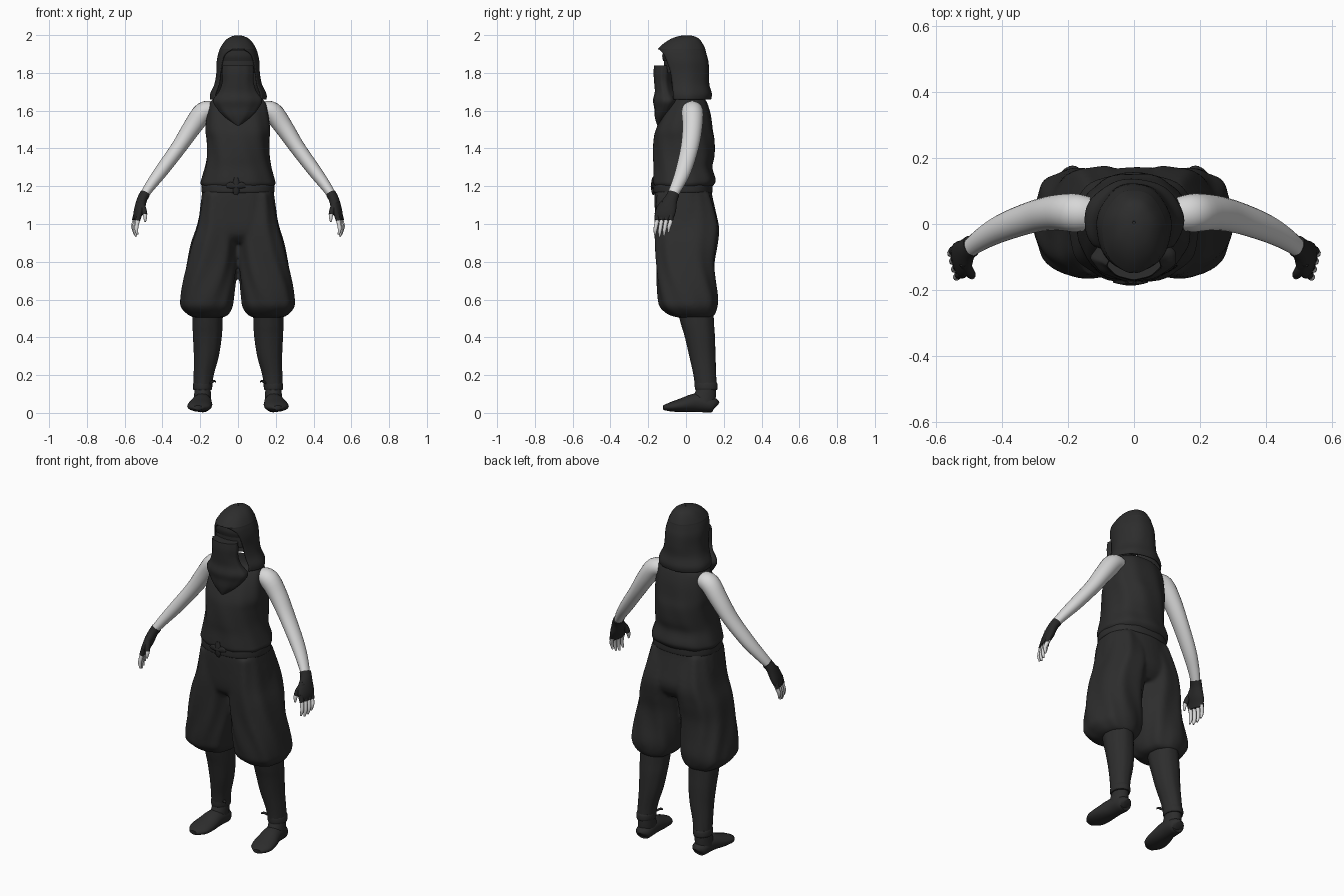
import bpy, bmesh, math
from mathutils import Vector


def material(name, v):
    m = bpy.data.materials.new(name)
    m.diffuse_color = (v, v, v, 1)
    return m


CLOTH = material("charcoal cloth", 0.026)
TRIM = material("black trim", 0.021)
SKIN = material("pale skin", 0.68)


def smooth_rows(rows, steps):
    """Catmull-Rom interpolation through rows of numbers."""
    out = []
    for i in range(len(rows) - 1):
        p = [rows[max(0, min(len(rows) - 1, i + k))] for k in (-1, 0, 1, 2)]
        for s in range(steps):
            t = s / steps
            out.append([0.5 * (2 * b + (c - a) * t + (2 * a - 5 * b + 4 * c - d) * t * t
                               + (3 * b - a - 3 * c + d) * t ** 3) for a, b, c, d in zip(*p)])
    out.append(list(rows[-1]))
    return out


def skin_rings(name, rings, mat, closed=True, angle=50):
    bm = bmesh.new()
    vs = [[bm.verts.new(p) for p in r] for r in rings]
    n = len(vs[0])
    for a, b in zip(vs, vs[1:]):
        for i in range(n if closed else n - 1):
            j = (i + 1) % n
            bm.faces.new((a[i], a[j], b[j], b[i]))
    if closed:
        bm.faces.new(vs[0])
        bm.faces.new(vs[-1])
    else:
        bmesh.ops.remove_doubles(bm, verts=bm.verts, dist=.0004)
    bmesh.ops.recalc_face_normals(bm, faces=bm.faces)
    me = bpy.data.meshes.new(name)
    bm.to_mesh(me)
    bm.free()
    me.materials.append(mat)
    ob = bpy.data.objects.new(name, me)
    bpy.context.collection.objects.link(ob)
    bpy.ops.object.select_all(action='DESELECT')
    bpy.context.view_layer.objects.active = ob
    ob.select_set(True)
    bpy.ops.object.shade_smooth_by_angle(angle=math.radians(angle))
    return ob


def loft(name, rows, mat, side=1, n=40, steps=4, fold=0.0, waves=9, power=1.0, gap=False):
    """Horizontal sections: z, centre x, half width, front y, back y (, opening angle)."""
    rings = []
    for r in smooth_rows(rows, steps):
        z, cx, rx, y0, y1 = r[:5]
        g = math.radians(max(r[5], 0)) if gap else 0
        ring = []
        for i in range(n):
            f = i / (n - 1) if gap else i / n
            a = g + f * (2 * math.pi - 2 * g)
            k = 1 + fold * math.sin(waves * a + 5 * z + 1.5 * math.sin(9 * z))
            s, c = math.sin(a), -math.cos(a)
            x = cx + rx * k * math.copysign(abs(s) ** power, s)
            y = (y0 + y1) / 2 + (y1 - y0) / 2 * k * math.copysign(abs(c) ** power, c)
            ring.append((side * x, y, z))
        rings.append(ring)
    return skin_rings(name, rings, mat, closed=not gap)


def tube(name, pts, mat, side=1, ref=(0, 1, 0), n=16, steps=4):
    """Path points: x, y, z, radius along ref, radius across."""
    rows = smooth_rows(pts, steps)
    rings = []
    for i, r in enumerate(rows):
        t = (Vector(rows[min(i + 1, len(rows) - 1)][:3]) - Vector(rows[max(i - 1, 0)][:3])).normalized()
        u = Vector(ref)
        u = (u - t * u.dot(t)).normalized()
        v = t.cross(u)
        ring = []
        for k in range(n):
            a = 2 * math.pi * k / n
            p = Vector(r[:3]) + u * r[3] * math.cos(a) + v * r[4] * math.sin(a)
            ring.append((side * p.x, p.y, p.z))
        rings.append(ring)
    return skin_rings(name, rings, mat)


# Sleeveless tunic, bloused over the belt
loft("tunic", [(1.195, 0, .186, -.164, .134), (1.215, 0, .197, -.175, .15), (1.24, 0, .192, -.176, .154),
               (1.30, 0, .176, -.172, .138), (1.36, 0, .166, -.174, .15), (1.44, 0, .165, -.17, .153),
               (1.50, 0, .171, -.158, .142), (1.58, 0, .162, -.12, .13), (1.64, 0, .148, -.08, .112),
               (1.668, 0, .12, -.06, .095)], CLOTH, n=56, fold=.014, power=.86)

# Hood with face opening, face inside and veil
hood = loft("hood", [(1.66, 0, .15, -.115, .133, 52), (1.69, 0, .149, -.12, .137, 53),
                     (1.74, 0, .126, -.125, .124, 54), (1.80, 0, .115, -.135, .124, 54),
                     (1.86, 0, .113, -.145, .12, 48), (1.9, 0, .105, -.15, .11, 40), (1.922, 0, .098, -.148, .104, 20),
                     (1.93, 0, .095, -.145, .102, 0), (1.96, 0, .077, -.112, .086, 0), (1.982, 0, .055, -.075, .068, 0),
                     (1.995, 0, .028, -.035, .04, 0), (1.999, 0, .004, 0, .008, 0)],
            CLOTH, n=48, fold=.01, waves=7, gap=True)
mod = hood.modifiers.new("thickness", 'SOLIDIFY')
mod.thickness = .006
mod.offset = -1
loft("face", [(1.80, 0, .09, -.115, -.02), (1.84, 0, .092, -.116, -.02),
              (1.91, 0, .082, -.112, -.02), (1.94, 0, .05, -.07, -.02)], CLOTH)
loft("brow_band", [(1.862, 0, .088, -.121, -.03), (1.89, 0, .09, -.126, -.03), (1.918, 0, .084, -.118, -.03)], TRIM)
loft("face_veil", [(1.84, 0, .08, -.168, -.075), (1.80, 0, .083, -.171, -.075), (1.75, 0, .083, -.168, -.075),
                   (1.70, 0, .1, -.165, -.06), (1.655, 0, .13, -.174, -.03), (1.615, 0, .112, -.168, -.05),
                   (1.575, 0, .078, -.166, -.08), (1.545, 0, .042, -.16, -.105), (1.522, 0, .01, -.152, -.13)],
     CLOTH, n=48, fold=.018, waves=9, power=1.12)

# Belt and knot
loft("belt", [(1.165, 0, .186, -.166, .136), (1.172, 0, .193, -.172, .14), (1.205, 0, .192, -.172, .14),
              (1.21, 0, .186, -.168, .137)], CLOTH, power=.85)
tube("knot_bow", [(-.062, -.173, 1.20, .005, .008), (-.04, -.175, 1.205, .008, .017), (-.01, -.176, 1.2, .011, .012),
                  (.02, -.175, 1.205, .008, .017), (.04, -.173, 1.20, .005, .008)], TRIM)
tube("knot_ends", [(-.01, -.174, 1.245, .005, .01), (-.01, -.176, 1.22, .008, .017), (-.01, -.176, 1.2, .01, .014),
                   (-.01, -.175, 1.175, .008, .017), (-.012, -.172, 1.155, .005, .01)], TRIM)

# Baggy trousers: seat and two legs fused into one cloth surface
trousers = [loft("trousers", [(1.20, 0, .184, -.163, .132), (1.15, 0, .192, -.168, .138), (1.06, 0, .204, -.166, .158),
                              (.99, 0, .21, -.162, .172), (.94, 0, .2, -.15, .16), (.90, 0, .13, -.11, .13)],
                 CLOTH, fold=.01, power=.8)]
for s in (1, -1):
    w = 1 if s < 0 else .97
    trousers.append(loft("trouser_leg", [(1.16, .098, .086, -.158, .125), (1.0, .108, .107, -.165, .173),
                                         (.9, .126 * w, .122, -.164, .168), (.8, .139 * w, .131, -.16, .153),
                                         (.7, .152 * w, .138, -.155, .157), (.61, .163 * w, .139, -.147, .167),
                                         (.56, .166 * w, .134, -.135, .163), (.52, .158, .105, -.09, .15),
                                         (.505, .158, .075, -.04, .135)],
                         CLOTH, s, n=56, fold=.026, waves=8, power=.78))
for ob in trousers:
    ob.select_set(True)
bpy.context.view_layer.objects.active = trousers[0]
bpy.ops.object.join()
fuse = trousers[0].modifiers.new("fuse", 'REMESH')
fuse.mode = 'VOXEL'
fuse.voxel_size = .01
fuse.use_smooth_shade = True
relax = trousers[0].modifiers.new("relax", 'SMOOTH')
relax.iterations = 5

for s, tag in ((1, "left"), (-1, "right")):
    # Shin wrap with tied ankle cuff
    loft("shin_wrap_" + tag, [(.515, .16, .08, -.038, .147), (.46, .161, .079, -.023, .15), (.40, .162, .076, -.005, .154),
                              (.30, .168, .066, .018, .157), (.20, .182, .053, .04, .16), (.12, .188, .048, .05, .165)],
         CLOTH, s, fold=.01)
    loft("ankle_cuff_" + tag, [(.122, .188, .047, .05, .165), (.13, .188, .051, .047, .168),
                               (.15, .187, .051, .046, .167), (.16, .186, .049, .048, .163)], CLOTH, s)
    tube("cuff_tie_" + tag, [(.15, .075, .155, .006, .006), (.13, .06, .168, .008, .006), (.118, .05, .165, .004, .004)],
         TRIM, s)
    # Soft shoe
    loft("shoe_ankle_" + tag, [(.125, .187, .042, .055, .158), (.09, .188, .045, .04, .158), (.05, .19, .047, .03, .155)],
         CLOTH, s)
    tube("shoe_" + tag, [(.185, .158, .034, .02, .024), (.186, .142, .042, .044, .04), (.19, .06, .054, .052, .05),
                         (.2, -.02, .041, .064, .037), (.208, -.08, .032, .06, .025), (.212, -.12, .027, .026, .012)],
         CLOTH, s, ref=(1, 0, 0))
    # Bare arm
    tube("arm_" + tag, [(.13, .03, 1.602, .05, .045), (.182, .034, 1.592, .058, .054), (.243, .034, 1.512, .053, .049),
                        (.312, .02, 1.408, .048, .041), (.40, -.012, 1.288, .042, .036), (.46, -.045, 1.208, .034, .029),
                        (.503, -.077, 1.145, .027, .022)], SKIN, s, n=24)
    # Fingerless glove
    turn = (.22, 1, 0)
    tube("glove_" + tag, [(.492, -.066, 1.16, .033, .027), (.508, -.08, 1.13, .036, .026), (.52, -.10, 1.085, .052, .026),
                          (.53, -.113, 1.05, .054, .021), (.534, -.117, 1.02, .046, .014)], TRIM, s, ref=turn, n=20)
    # Fingers and thumb
    for i in range(4):
        y = -.15 + .024 * i
        x = .006 * (i - 1.5)
        drop = (.0, -.01, -.004, .012)[i]
        tube(f"finger_{i + 1}_{tag}", [(.535 + x, y, 1.03, .012, .012), (.543 + x, y - .006, 1.003, .011, .011),
                                       (.547 + x, y - .012, .972 + drop, .01, .01),
                                       (.541 + x, y - .014, .943 + drop, .005, .005)], SKIN, s, n=10, steps=3)
        tube(f"glove_finger_{i + 1}_{tag}", [(.528 + x, y, 1.06, .015, .015), (.537 + x, y - .002, 1.03, .014, .014),
                                             (.541 + x, y - .004, 1.018, .013, .013)], TRIM, s, n=10, steps=2)
    tube("glove_thumb_" + tag, [(.515, -.115, 1.115, .018, .016), (.50, -.142, 1.08, .017, .015),
                                (.493, -.153, 1.05, .014, .014)], TRIM, s, n=10)
    tube("thumb_" + tag, [(.494, -.15, 1.06, .011, .011), (.491, -.157, 1.04, .011, .011), (.492, -.161, 1.012, .005, .005)],
         SKIN, s, n=10)
